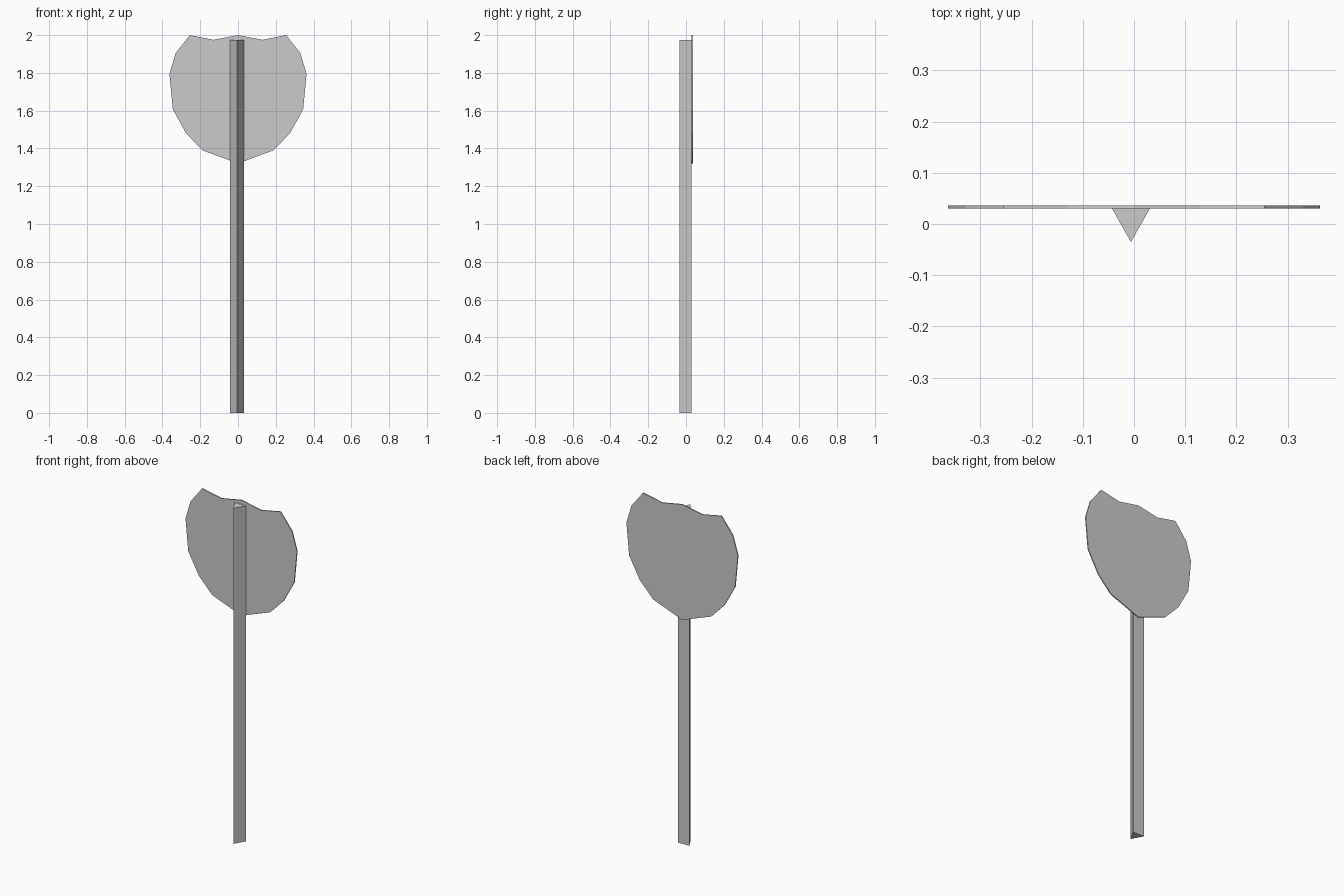
import bpy, bmesh
from mathutils import Vector

if "Cube" in bpy.data.objects:
    bpy.data.objects.remove(bpy.data.objects["Cube"])


def extruded(name, outline, offset):
    """Make a closed solid by extruding a flat outline."""
    bm = bmesh.new()
    face = bm.faces.new([bm.verts.new(p) for p in outline])
    ext = bmesh.ops.extrude_face_region(bm, geom=[face], use_keep_orig=True)
    verts = [g for g in ext["geom"] if isinstance(g, bmesh.types.BMVert)]
    bmesh.ops.translate(bm, verts=verts, vec=Vector(offset))
    bmesh.ops.recalc_face_normals(bm, faces=bm.faces)
    mesh = bpy.data.meshes.new(name)
    bm.to_mesh(mesh)
    bm.free()
    obj = bpy.data.objects.new(name, mesh)
    bpy.context.collection.objects.link(obj)
    return obj


# Three-sided post with its flat face at the back
extruded("post", [(-0.043, 0.03, 0), (-0.006, -0.035, 0), (0.031, 0.03, 0)],
         (0, 0, 1.975))

# Shield-shaped sign plate: right half of the outline, mirrored to the left
half = [(0.13, 1.975), (0.255, 2.0), (0.33, 1.905), (0.363, 1.795),
        (0.345, 1.607), (0.275, 1.48), (0.188, 1.39)]
outline = ([(0, 2.0)] + half + [(0, 1.32)]
           + [(-x, z) for x, z in reversed(half)])
extruded("sign_plate", [(x, 0.03, z) for x, z in outline], (0, 0.006, 0))
